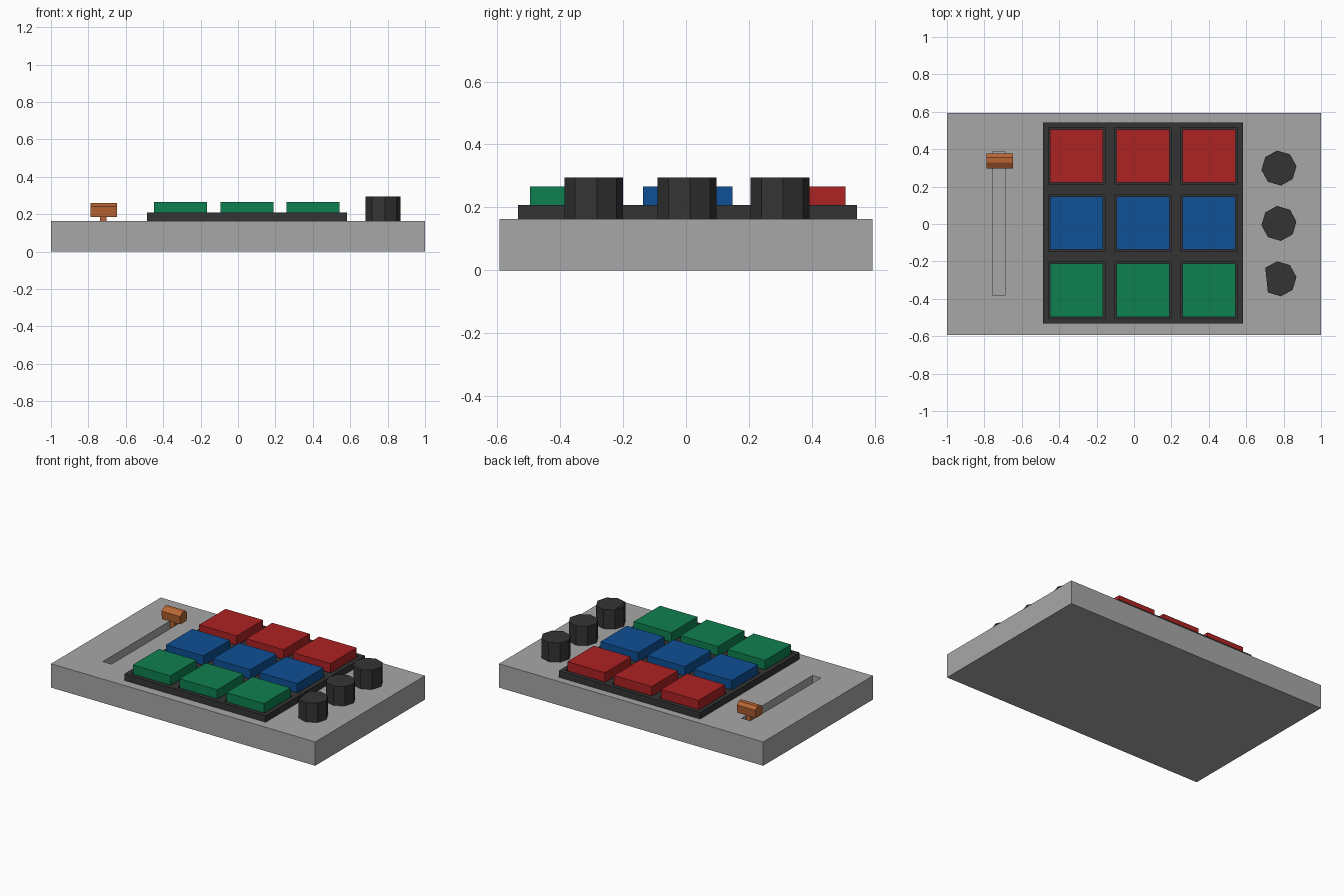
import bpy, bmesh, math
from mathutils import Matrix

if "Cube" in bpy.data.objects:
    bpy.data.objects.remove(bpy.data.objects["Cube"])


def material(name, rgb):
    m = bpy.data.materials.new(name)
    m.diffuse_color = (*rgb, 1)
    m.use_nodes = True
    m.node_tree.nodes["Principled BSDF"].inputs["Base Color"].default_value = m.diffuse_color
    return m


GREY = material("case grey", (0.39, 0.39, 0.39))
DARK = material("dark rubber", (0.034, 0.034, 0.034))
RED = material("red", (0.42, 0.016, 0.017))
BLUE = material("blue", (0.0045, 0.08, 0.30))
GREEN = material("green", (0.0045, 0.215, 0.08))
ORANGE = material("orange", (0.48, 0.13, 0.035))


def finish(name, bm, mat):
    me = bpy.data.meshes.new(name)
    bmesh.ops.recalc_face_normals(bm, faces=bm.faces[:])
    bm.to_mesh(me)
    bm.free()
    me.materials.append(mat)
    ob = bpy.data.objects.new(name, me)
    bpy.context.collection.objects.link(ob)
    return ob


def add_box(bm, x, y, z):
    mid = [(a + b) / 2 for a, b in (x, y, z)]
    size = [b - a for a, b in (x, y, z)]
    bmesh.ops.create_cube(bm, size=1, matrix=Matrix.Translation(mid) @ Matrix.Diagonal((*size, 1)))


def box(name, x, y, z, mat):
    bm = bmesh.new()
    add_box(bm, x, y, z)
    return finish(name, bm, mat)


def cut(ob, cutter):
    cutter.hide_render = True
    cutter.hide_viewport = True
    mod = ob.modifiers.new("cut", 'BOOLEAN')
    mod.operation = 'DIFFERENCE'
    mod.solver = 'EXACT'
    mod.object = cutter


TOP = 0.163

# Case with the fader slot
case = box("case", (-1, 1), (-0.593, 0.593), (0, TOP), GREY)
cut(case, box("slot_cutter", (-0.756, -0.69), (-0.382, 0.385), (0.11, 0.3), GREY))

# Pad frame with a shallow recess around every key
frame = box("pad_frame", (-0.487, 0.583), (-0.533, 0.543), (TOP - 0.002, 0.208), DARK)
bm = bmesh.new()
cols = (-0.307, 0.048, 0.402)
rows = ((-0.354, GREEN, "green"), (0.005, BLUE, "blue"), (0.364, RED, "red"))
for cx in cols:
    for cy, _, _ in rows:
        add_box(bm, (cx - 0.151, cx + 0.151), (cy - 0.151, cy + 0.151), (0.18, 0.3))
cut(frame, finish("recess_cutter", bm, DARK))

# Keys
for cy, mat, label in rows:
    for i, cx in enumerate(cols):
        box(f"{label}_key_{i + 1}", (cx - 0.142, cx + 0.142), (cy - 0.142, cy + 0.142),
            (0.178, 0.266), mat)

# Eight-sided knobs
for i, cy in enumerate((-0.293, 0.003, 0.299)):
    bm = bmesh.new()
    z0, z1 = TOP - 0.002, 0.295
    bmesh.ops.create_cone(bm, cap_ends=True, segments=8, radius1=0.094, radius2=0.094, depth=z1 - z0,
                          matrix=Matrix.Translation((0.775, cy, (z0 + z1) / 2))
                          @ Matrix.Rotation(math.radians(6), 4, 'Z'))
    if i == 0:
        # The front knob has a small open corner in its cap
        cap = max(bm.faces, key=lambda f: f.calc_center_median().z)
        corner = min(cap.loops, key=lambda l: l.vert.co.x)
        bmesh.utils.face_split(cap, corner.link_loop_prev.vert, corner.link_loop_next.vert)
        bmesh.ops.delete(bm, geom=[f for f in bm.faces if len(f.verts) == 3], context='FACES_ONLY')
    finish(f"knob_{i + 1}", bm, DARK)

# Fader: stem in the slot and a bevelled cap
box("fader_stem", (-0.737, -0.703), (0.32, 0.354), (0.109, 0.19), ORANGE)
bm = bmesh.new()
profile = ((0.303, 0.184), (0.370, 0.184), (0.376, 0.24), (0.356, 0.259), (0.328, 0.259), (0.298, 0.24))
face = bm.faces.new([bm.verts.new((-0.788, y, z)) for y, z in profile])
ext = bmesh.ops.extrude_face_region(bm, geom=[face])
bmesh.ops.translate(bm, vec=(0.14, 0, 0),
                    verts=[v for v in ext["geom"] if isinstance(v, bmesh.types.BMVert)])
if not face.is_valid or all(len(e.link_faces) == 2 for e in bm.edges) is False:
    bmesh.ops.holes_fill(bm, edges=bm.edges[:], sides=0)
finish("fader_cap", bm, ORANGE)
